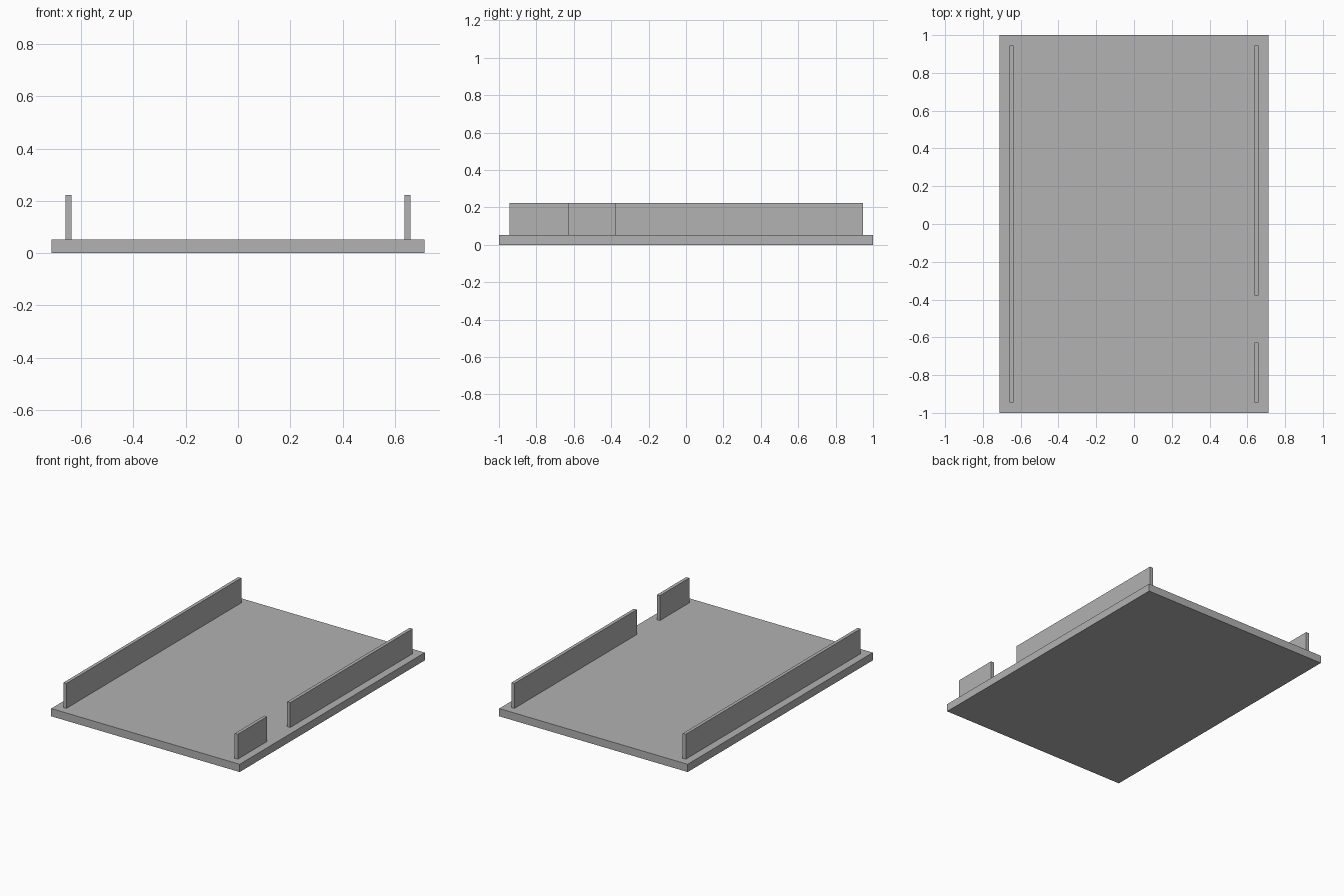
import bpy

cube = bpy.data.objects.get("Cube")
if cube:
    bpy.data.objects.remove(cube, do_unlink=True)

grey = bpy.data.materials.new("plain grey")
grey.use_nodes = True
colour = (0.445, 0.445, 0.445, 1)
grey.diffuse_color = colour
grey.node_tree.nodes["Principled BSDF"].inputs["Base Color"].default_value = colour


def box(name, low, high):
    """Add a box spanning two opposite corners."""
    centre = [(a + b) / 2 for a, b in zip(low, high)]
    bpy.ops.mesh.primitive_cube_add(size=1, location=centre)
    obj = bpy.context.object
    obj.name = name
    obj.scale = [b - a for a, b in zip(low, high)]
    bpy.ops.object.transform_apply(location=False, rotation=False, scale=True)
    obj.data.materials.append(grey)


WIDTH, BASE_TOP, WALL_TOP = 0.713, 0.053, 0.223
INNER, OUTER, END = 0.637, 0.66, 0.945

# Floor slab
box("floor_slab", (-WIDTH, -1, 0), (WIDTH, 1, BASE_TOP))

# Unbroken wall, and the opposite wall with its doorway gap
box("right_wall", (-OUTER, -END, BASE_TOP), (-INNER, END, WALL_TOP))
box("left_wall_front", (INNER, -END, BASE_TOP), (OUTER, -0.628, WALL_TOP))
box("left_wall_back", (INNER, -0.378, BASE_TOP), (OUTER, END, WALL_TOP))
